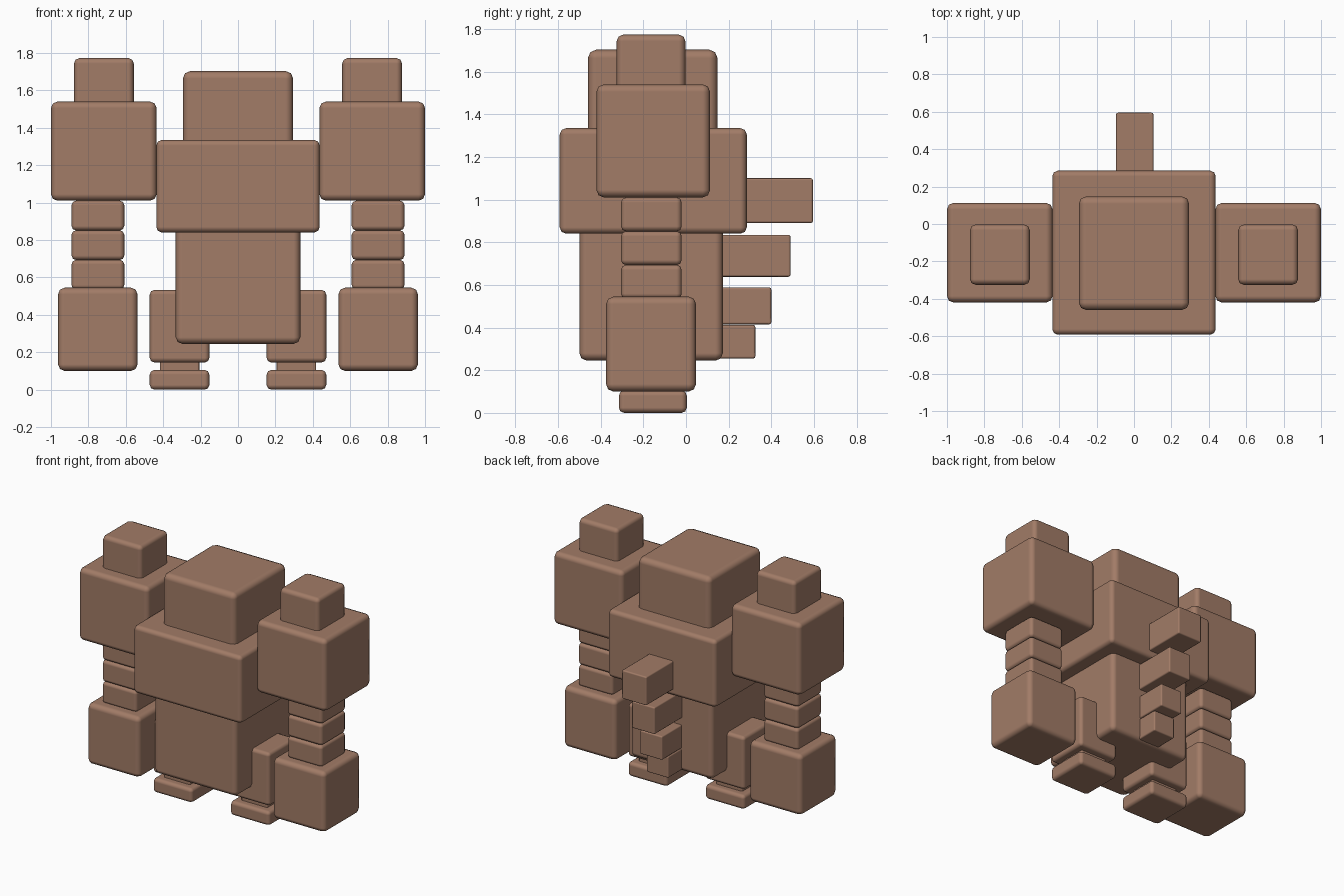
import bpy

cube = bpy.data.objects.get("Cube")
if cube:
    bpy.data.objects.remove(cube, do_unlink=True)

# Single clay-brown material
clay = bpy.data.materials.new("clay_brown")
clay.use_nodes = True
colour = (0.36, 0.2, 0.135, 1)
clay.diffuse_color = colour
clay.node_tree.nodes["Principled BSDF"].inputs["Base Color"].default_value = colour


def block(name, x, y, z, bevel=0.03):
    """Rounded box from (min, max) ranges on each axis."""
    ranges = (x, y, z)
    bpy.ops.mesh.primitive_cube_add(size=1, location=[sum(r) / 2 for r in ranges])
    ob = bpy.context.object
    ob.name = name
    ob.scale = [r[1] - r[0] for r in ranges]
    bpy.ops.object.transform_apply(location=False, rotation=False, scale=True)
    ob.data.materials.append(clay)
    mod = ob.modifiers.new("rounded_edges", 'BEVEL')
    mod.width = bevel
    mod.segments = 2
    mod.harden_normals = True
    for face in ob.data.polygons:
        face.use_smooth = True
    return ob


def pair(name, x, y, z, bevel=0.03):
    """Matching blocks on the left (+x) and right (-x)."""
    block("left_" + name, x, y, z, bevel)
    block("right_" + name, (-x[1], -x[0]), y, z, bevel)


# Head and body
block("head", (-0.295, 0.295), (-0.46, 0.148), (1.25, 1.703), 0.04)
block("chest", (-0.437, 0.437), (-0.592, 0.285), (0.84, 1.335), 0.03)
block("belly", (-0.333, 0.333), (-0.5, 0.173), (0.245, 0.95), 0.035)

# Arms
pair("shoulder_cap", (0.557, 0.877), (-0.325, -0.003), (1.45, 1.773), 0.03)
pair("shoulder", (0.435, 1.0), (-0.42, 0.113), (1.01, 1.54), 0.035)
for i in range(3):
    base = 0.535 + i * 0.158
    pair(f"arm_segment_{i + 1}", (0.608, 0.89), (-0.305, -0.02),
         (base, base + 0.159), 0.024)
pair("fist", (0.537, 0.962), (-0.375, 0.047), (0.1, 0.545), 0.035)

# Legs
pair("leg", (0.153, 0.472), (-0.315, 0.004), (0.145, 0.533), 0.025)
pair("ankle", (0.207, 0.418), (-0.26, -0.05), (0.08, 0.17), 0.01)
pair("foot", (0.153, 0.472), (-0.315, 0.004), (0.0, 0.105), 0.025)

# Back spines, shrinking downward: half width, tip, bottom, top
spines = [(0.1, 0.595, 0.89, 1.1), (0.093, 0.49, 0.638, 0.835),
          (0.09, 0.4, 0.415, 0.588), (0.088, 0.325, 0.255, 0.412)]
for i, (half, tip, low, high) in enumerate(spines):
    block(f"back_spine_{i + 1}", (0.004 - half, 0.004 + half), (0.08, tip), (low, high), 0.01)
